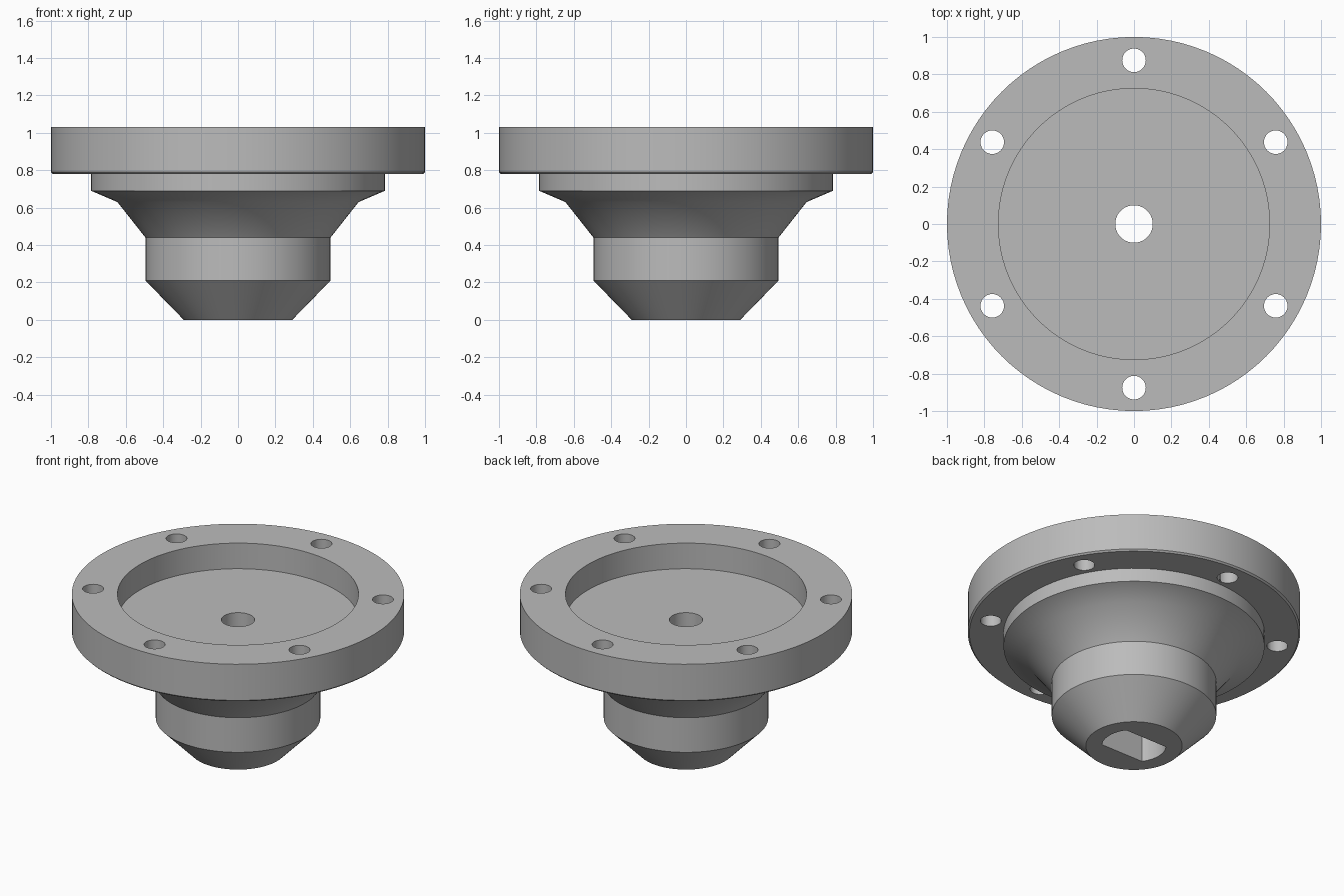
import bpy, bmesh
from math import sin, cos, asin, pi, tau, radians

cube = bpy.data.objects.get("Cube")
if cube:
    bpy.data.objects.remove(cube)

grey = bpy.data.materials.new("plain_grey")
grey.use_nodes = True
grey.diffuse_color = (0.5, 0.5, 0.5, 1)
grey.node_tree.nodes["Principled BSDF"].inputs["Base Color"].default_value = (0.5, 0.5, 0.5, 1)


def make_object(name, bm):
    bmesh.ops.recalc_face_normals(bm, faces=bm.faces)
    mesh = bpy.data.meshes.new(name)
    bm.to_mesh(mesh)
    bm.free()
    mesh.materials.append(grey)
    obj = bpy.data.objects.new(name, mesh)
    bpy.context.collection.objects.link(obj)
    return obj


def lathe(name, profile, steps):
    """Closed (radius, height) profile turned around z."""
    bm = bmesh.new()
    rings = [[bm.verts.new((r * cos(tau * i / steps), r * sin(tau * i / steps), z))
              for r, z in profile] for i in range(steps)]
    n = len(profile)
    for i in range(steps):
        a, b = rings[i], rings[(i + 1) % steps]
        for j in range(n):
            k = (j + 1) % n
            bm.faces.new((a[j], b[j], b[k], a[k]))
    return make_object(name, bm)


def prism(name, outline, z0, z1):
    bm = bmesh.new()
    face = bm.faces.new([bm.verts.new((x, y, z0)) for x, y in outline])
    top = bmesh.ops.extrude_face_region(bm, geom=[face])["geom"]
    verts = [g for g in top if isinstance(g, bmesh.types.BMVert)]
    bmesh.ops.translate(bm, verts=verts, vec=(0, 0, z1 - z0))
    return make_object(name, bm)


def arc(cx, cy, r, start, end, count):
    return [(cx + r * cos(start + (end - start) * i / count),
             cy + r * sin(start + (end - start) * i / count)) for i in range(count + 1)]


# Turned body: conical nose, neck, flared shoulder, flange, recess and bore
BORE = 0.1
hub = lathe("flanged_hub", [
    (BORE, 0), (0.29, 0), (0.495, 0.21), (0.495, 0.44), (0.645, 0.63),
    (0.785, 0.69), (0.785, 0.78), (0.99, 0.78), (1, 0.79), (1, 1.03),
    (0.725, 1.03), (0.725, 0.86), (BORE, 0.86)], 96)

# Cutters: six bolt holes and a shaft socket with two flats
cutters = []
for i in range(6):
    a = radians(30 + 60 * i)
    outline = arc(0.875 * cos(a), 0.875 * sin(a), 0.063, 0, tau, 32)[:-1]
    cutters.append(prism("bolt_hole_cutter", outline, 0.7, 1.1))
SOCKET, FLAT = 0.193, 0.113
half = asin(FLAT / SOCKET)
sides = arc(0, 0, SOCKET, -half, half, 12) + arc(0, 0, SOCKET, pi - half, pi + half, 12)
cutters.append(prism("shaft_socket_cutter", sides, -0.1, 0.6))

bpy.context.view_layer.objects.active = hub
for cutter in cutters:
    mod = hub.modifiers.new("cut", "BOOLEAN")
    mod.operation = "DIFFERENCE"
    mod.solver = "EXACT"
    mod.object = cutter
    bpy.ops.object.modifier_apply(modifier=mod.name)
    bpy.data.objects.remove(cutter)

# Smooth the round walls, keep the machined edges sharp
bpy.ops.object.select_all(action="DESELECT")
hub.select_set(True)
bpy.ops.object.shade_smooth_by_angle(angle=radians(30))
